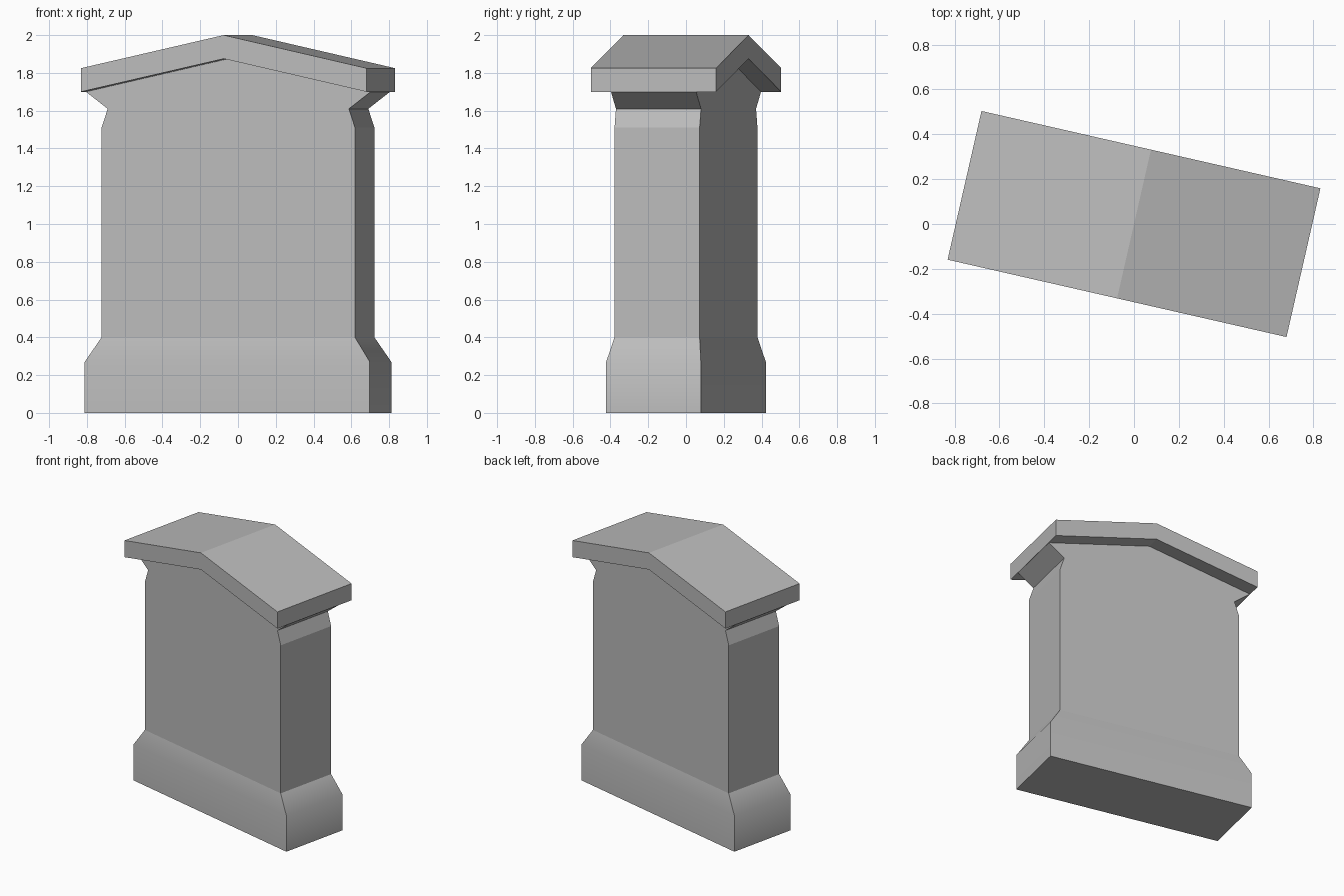
import bpy, bmesh, math
from mathutils import Matrix

if "Cube" in bpy.data.objects:
    bpy.data.objects.remove(bpy.data.objects["Cube"])

TURN = Matrix.Rotation(math.radians(-12.85), 4, 'Z')
ROOF_X, ROOF_Y = 0.775, 0.34
BODY_Y = 0.231

stone = bpy.data.materials.new("grey stone")
stone.use_nodes = True
grey = (0.5, 0.5, 0.5, 1)
stone.diffuse_color = grey
stone.node_tree.nodes["Principled BSDF"].inputs["Base Color"].default_value = grey


def finish(name, bm):
    """Turn the mesh to its standing angle and link it."""
    bmesh.ops.recalc_face_normals(bm, faces=bm.faces)
    bm.transform(TURN)
    mesh = bpy.data.meshes.new(name)
    bm.to_mesh(mesh)
    bm.free()
    mesh.materials.append(stone)
    obj = bpy.data.objects.new(name, mesh)
    bpy.context.collection.objects.link(obj)
    return obj


def slab(name, half_profile, depth):
    """Mirror a half profile (x, z) across x = 0 and extrude it along y."""
    outline = half_profile + [(-x, z) for x, z in reversed(half_profile) if x > 0]
    bm = bmesh.new()
    face = bm.faces.new([bm.verts.new((x, -depth, z)) for x, z in outline])
    out = bmesh.ops.extrude_face_region(bm, geom=[face])
    moved = [v for v in out["geom"] if isinstance(v, bmesh.types.BMVert)]
    bmesh.ops.translate(bm, verts=moved, vec=(0, 2 * depth, 0))
    return finish(name, bm)


def plinth(name, levels):
    """Stack rectangles (half x, half y, z) into a closed block."""
    bm = bmesh.new()
    rings = [[bm.verts.new((sx * x, sy * y, z))
              for sx, sy in ((-1, -1), (1, -1), (1, 1), (-1, 1))]
             for x, y, z in levels]
    for low, high in zip(rings, rings[1:]):
        for i in range(4):
            j = (i + 1) % 4
            bm.faces.new((low[i], low[j], high[j], high[i]))
    bm.faces.new(rings[0])
    bm.faces.new(rings[-1])
    return finish(name, bm)


# Flared foot, softly shaded between the upright and sloping sides
base = plinth("base", [(0.774, 0.257, 0), (0.774, 0.257, 0.27),
                       (0.688, BODY_Y, 0.40)])
bpy.ops.object.select_all(action='DESELECT')
base.select_set(True)
bpy.context.view_layer.objects.active = base
bpy.ops.object.shade_smooth_by_angle(angle=math.radians(40))

# Upright slab with a narrow neck and a gabled head
slab("body", [(0.688, 0.40), (0.688, 1.51), (0.655, 1.61),
              (0.773, 1.70), (0, 1.875)], BODY_Y)

# Low gabled roof overhanging front and back
slab("roof", [(0, 1.875), (ROOF_X, 1.70), (ROOF_X, 1.825), (0, 2.0)], ROOF_Y)
